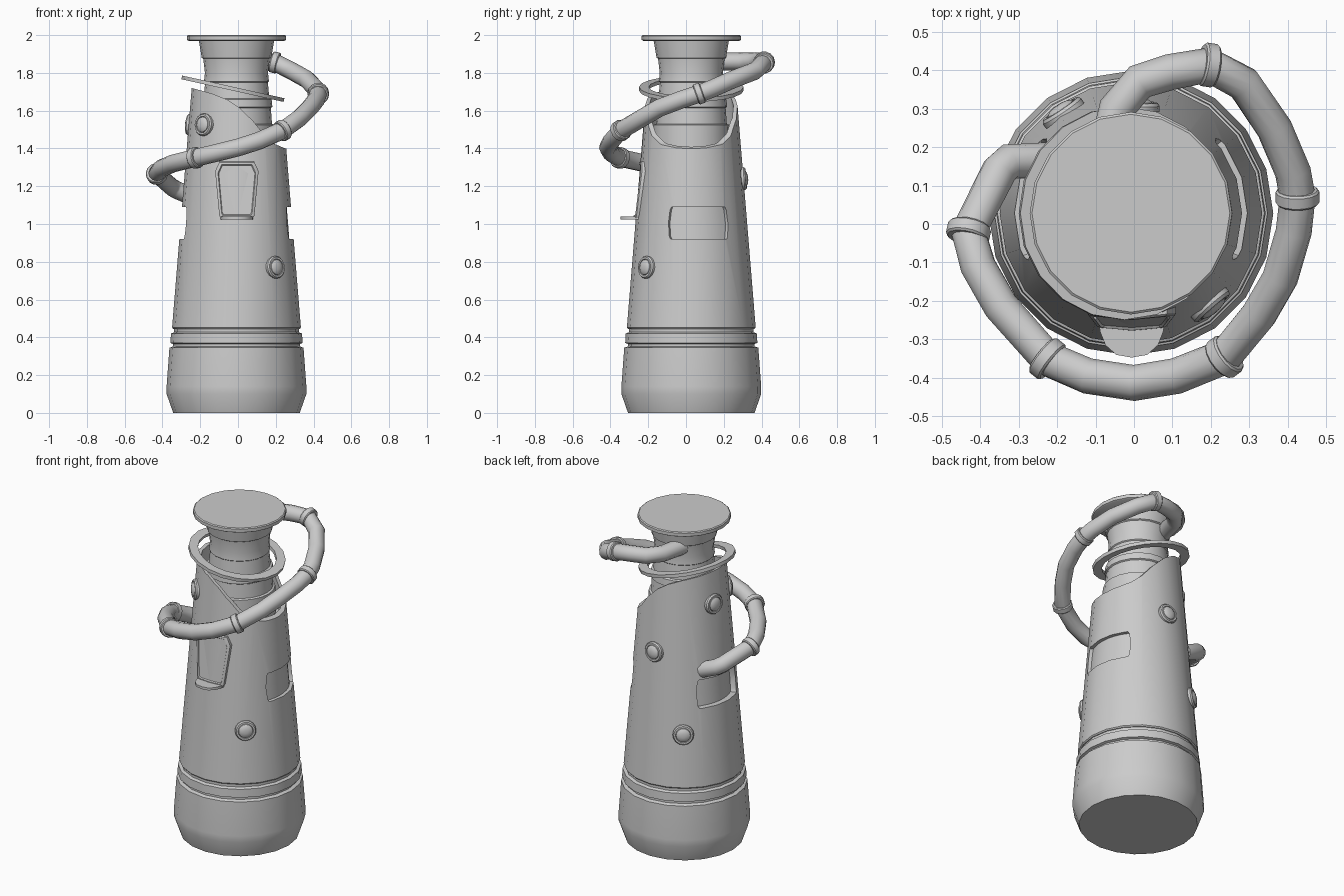
import bpy, bmesh
from math import sin, cos, pi, radians
from mathutils import Vector, Matrix

if "Cube" in bpy.data.objects:
    bpy.data.objects.remove(bpy.data.objects["Cube"])

C = Vector((-0.008, 0.028, 0))      # body axis
SIDES = 20


def finish(ob, angle=35):
    bpy.ops.object.select_all(action='DESELECT')
    ob.select_set(True)
    bpy.context.view_layer.objects.active = ob
    bpy.ops.object.shade_smooth_by_angle(angle=radians(angle))
    return ob


def loft(name, rings, closed=False, matrix=None):
    """Skin a list of equal point loops; cap the ends unless closed."""
    bm = bmesh.new()
    vs = [[bm.verts.new(p) for p in r] for r in rings]
    pairs = list(zip(vs, vs[1:])) + ([(vs[-1], vs[0])] if closed else [])
    for a, b in pairs:
        n = len(a)
        for i in range(n):
            j = (i + 1) % n
            bm.faces.new((a[i], a[j], b[j], b[i]))
    if not closed:
        bm.faces.new(vs[0][::-1])
        bm.faces.new(vs[-1])
    if matrix:
        bm.transform(matrix)
    bmesh.ops.recalc_face_normals(bm, faces=bm.faces)
    me = bpy.data.meshes.new(name)
    bm.to_mesh(me)
    bm.free()
    ob = bpy.data.objects.new(name, me)
    bpy.context.collection.objects.link(ob)
    return finish(ob)


def lathe(name, profile, n=SIDES, matrix=None, closed=False):
    rings = [[(r * cos(2 * pi * i / n), r * sin(2 * pi * i / n), z)
              for i in range(n)] for r, z in profile]
    return loft(name, rings, closed, matrix or Matrix.Translation(C))


def cut(ob, cutter):
    cutter.hide_render = True
    m = ob.modifiers.new("cut", 'BOOLEAN')
    m.object, m.operation, m.solver = cutter, 'DIFFERENCE', 'EXACT'
    bpy.ops.object.select_all(action='DESELECT')
    ob.select_set(True)
    bpy.context.view_layer.objects.active = ob
    bpy.ops.object.modifier_apply(modifier=m.name)
    bpy.data.objects.remove(cutter)


def shell_r(z):
    return 0.34 - 0.081 * (z - 0.45)


# base with grooved band
lathe("base", [(.335, 0), (.37, .1), (.37, .14), (.355, .345), (.335, .352),
               (.335, .365), (.35, .37), (.347, .42), (.33, .427), (.33, .46)])

# tapered outer shell with hollow top
shell = lathe("outer_shell", [(.335, .445), (.341, .452), (shell_r(1.8), 1.8),
                              (shell_r(1.8) - .018, 1.8), (.243, 1.33)])

# sweeping cut across the shell top
sweep = [(-.35, 1.735), (-.245, 1.72), (-.135, 1.69), (-.06, 1.66), (.008, 1.616),
         (.08, 1.545), (.14, 1.47), (.19, 1.425), (.25, 1.40), (.35, 1.39),
         (.35, 2.2), (-.35, 2.2)]
cut(shell, loft("sweep_cutter", [[(x, y, z) for x, z in sweep] for y in (-.5, .5)]))

# recessed side panels
for mid, depth in ((8.5, .022), (171.5, .035)):
    rings = []
    for z, half in ((.92, 30), (.935, 31.5), (1.005, 33), (1.075, 31.5), (1.09, 30)):
        az = [radians(mid - half + 2 * half * i / 10) for i in range(11)]
        r = shell_r(z) - depth
        rings.append([C + Vector((r * cos(a), r * sin(a), z)) for a in az] +
                     [C + Vector((.42 * cos(a), .42 * sin(a), z)) for a in az[::-1]])
    cut(shell, loft("panel_cutter", rings))
finish(shell)

# ribbed neck and lid
lathe("neck", [(.205, 1.3), (.2, 1.525), (.188, 1.53), (.182, 1.615), (.19, 1.62),
               (.186, 1.66), (.174, 1.665), (.166, 1.75), (.172, 1.755), (.167, 1.80),
               (.176, 1.875), (.184, 1.88), (.2, 1.975)])
lathe("lid", [(.255, 1.97), (.263, 1.975), (.263, 1.995), (.257, 2.0)])

# tilted collar ring around the neck
tilt = Matrix.Translation((-.027, .028, 1.716)) @ Matrix.Rotation(radians(12.5), 4, 'Y')
lathe("tilted_ring", [(.225, -.01), (.277, -.01), (.277, .01), (.225, .01)],
      matrix=tilt, closed=True)

# round studs on the shell
for i, (az, z) in enumerate(((-49, .77), (124, .77), (87, 1.24), (-133, 1.525), (166, 1.525))):
    a = radians(az)
    r = shell_r(z) - .006
    normal = Vector((cos(a), sin(a), .081))
    m = (Matrix.Translation(C + Vector((r * cos(a), r * sin(a), z)))
         @ normal.to_track_quat('Z', 'Y').to_matrix().to_4x4())
    lathe(f"stud_{i}", [(.06, -.02), (.06, .012), (.054, .02), (.044, .02), (.042, .013),
                        (.04, .02), (.03, .027), (.012, .031)], 16, m)

# front plate with raised rim
half = [(0, 1.03), (.085, 1.03), (.093, 1.045), (.115, 1.28), (.092, 1.33), (0, 1.33)]
outline = half + [(-x, z) for x, z in half[-2:0:-1]]


def plate_ring(scale, off):
    pts = []
    for x, z in outline:
        x, z = x * scale, 1.18 + (z - 1.18) * (1 - (1 - scale) * .75)
        pts.append((x - .006, -.278 + .1 * (z - 1.03) + 1.2 * x * x + off, z))
    return pts


loft("front_plate", [plate_ring(1, .05), plate_ring(1, .004), plate_ring(.96, 0),
                     plate_ring(.87, 0), plate_ring(.83, .007)])

# small ledge under the plate
half = [(.088, -.24), (.082, -.28), (.068, -.315), (.04, -.34), (0, -.347)]
ledge = half + [(-x, y) for x, y in half[-2::-1]]
loft("plate_ledge", [[(x - .006, y, z) for x, y in ledge] for z in (1.025, 1.04)])

# hose winding round the body
path = [(-.08, .15, 1.86), (-.045, .30, 1.86), (.015, .37, 1.86), (.095, .395, 1.86),
        (.195, .413, 1.855), (.285, .365, 1.81), (.365, .248, 1.765), (.413, .135, 1.715),
        (.425, .07, 1.69), (.415, -.02, 1.66), (.38, -.14, 1.615), (.325, -.235, 1.56),
        (.235, -.345, 1.495), (.11, -.395, 1.44), (0, -.413, 1.405), (-.12, -.395, 1.375),
        (-.225, -.35, 1.35), (-.345, -.215, 1.32), (-.405, -.11, 1.295), (-.43, -.02, 1.265),
        (-.35, .138, 1.195), (-.325, .162, 1.18), (-.23, .165, 1.14)]
cu = bpy.data.curves.new("hose", 'CURVE')
cu.dimensions = '3D'
cu.bevel_depth, cu.bevel_resolution, cu.use_fill_caps = .047, 4, True
sp = cu.splines.new('POLY')
sp.points.add(len(path) - 1)
for p, co in zip(sp.points, path):
    p.co = (*co, 1)
hose = bpy.data.objects.new("hose", cu)
bpy.context.collection.objects.link(hose)
bpy.ops.object.select_all(action='DESELECT')
hose.select_set(True)
bpy.context.view_layer.objects.active = hose
bpy.ops.object.convert(target='MESH')
finish(bpy.context.view_layer.objects.active, 45)

# hose clamps
for i in (4, 8, 12, 16, 19):
    t = Vector(path[i + 1]) - Vector(path[i - 1])
    m = Matrix.Translation(path[i]) @ t.to_track_quat('Z', 'Y').to_matrix().to_4x4()
    lathe(f"hose_clamp_{i}", [(.052, -.019), (.057, -.014), (.057, .014), (.052, .019)], 14, m)
